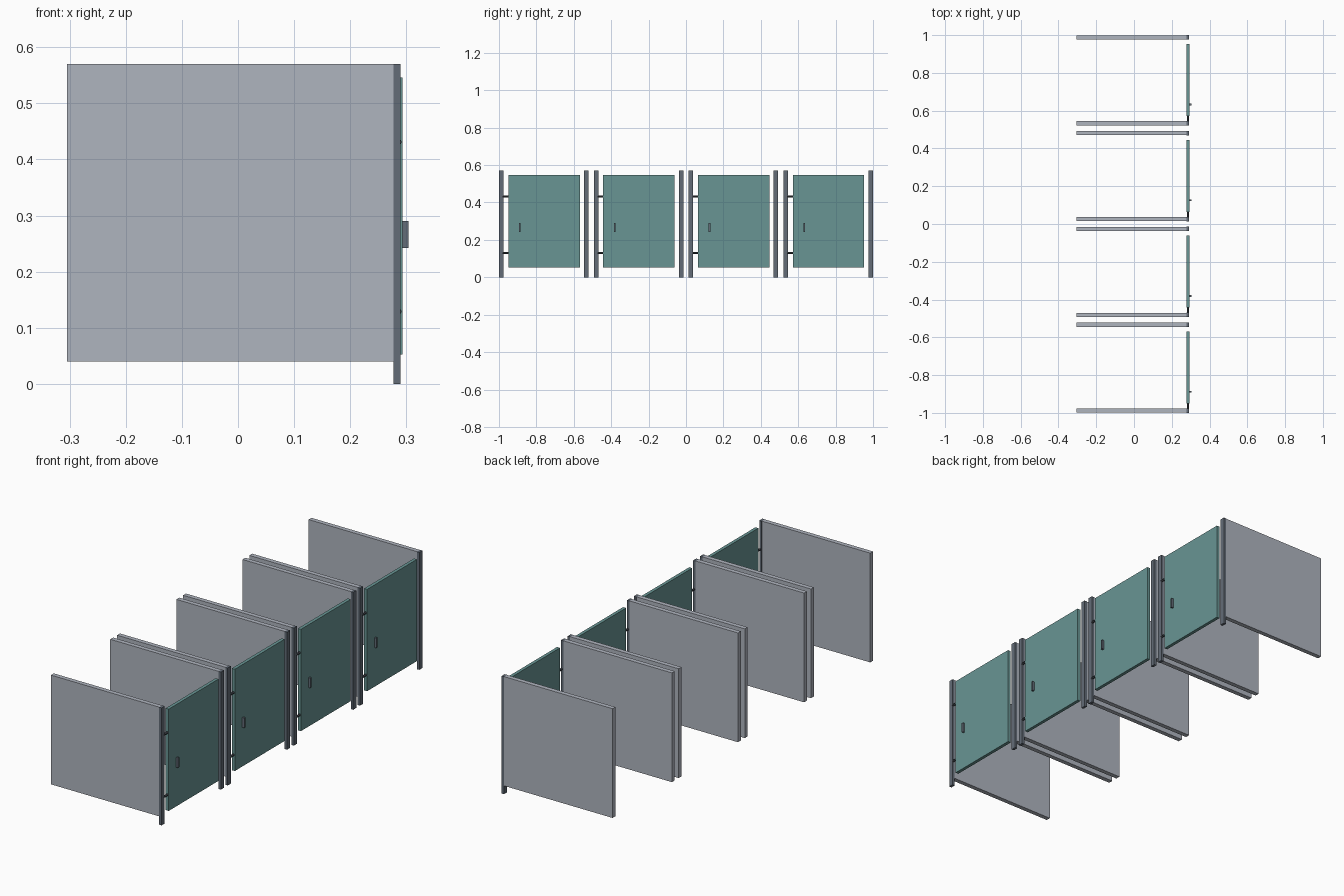
import bpy
import math

if "Cube" in bpy.data.objects:
    bpy.data.objects.remove(bpy.data.objects["Cube"])


def material(name, rgb):
    m = bpy.data.materials.new(name)
    m.diffuse_color = (*rgb, 1)
    m.use_nodes = True
    m.node_tree.nodes["Principled BSDF"].inputs["Base Color"].default_value = m.diffuse_color
    return m


PANEL = material("light grey panel", (0.43, 0.46, 0.52))
POST = material("slate grey metal", (0.125, 0.15, 0.185))
DOOR = material("teal door", (0.14, 0.30, 0.295))
HINGE = material("dark hinge metal", (0.04, 0.045, 0.055))


def box(name, x, y, z, mat):
    """Box from (min, max) ranges along each axis."""
    bpy.ops.mesh.primitive_cube_add(
        size=1, location=[(a + b) / 2 for a, b in (x, y, z)])
    o = bpy.context.object
    o.name = name
    for v in o.data.vertices:
        v.co = [c * (b - a) for c, (a, b) in zip(v.co, (x, y, z))]
    o.data.materials.append(mat)


def rod(name, x, y, z, r, mat):
    """Short cylinder along y."""
    bpy.ops.mesh.primitive_cylinder_add(
        vertices=12, radius=r, depth=y[1] - y[0],
        location=(x, (y[0] + y[1]) / 2, z), rotation=(math.pi / 2, 0, 0))
    o = bpy.context.object
    o.name = name
    o.data.materials.append(mat)
    bpy.ops.object.shade_smooth_by_angle()


WIDTH = 0.479   # one stall, outside to outside
PITCH = 0.507   # stall spacing
PW = 0.024      # post width

for i in range(4):
    y0 = -1 + i * PITCH
    n = i + 1
    # side walls, each ending in a full-height front post
    for side, y in (("left", y0), ("right", y0 + WIDTH - PW)):
        box(f"{side}_wall_{n}", (-0.305, 0.277), (y + 0.001, y + PW - 0.001),
            (0.04, 0.57), PANEL)
        box(f"{side}_post_{n}", (0.277, 0.29), (y, y + PW), (0, 0.57), POST)
    # door with pull handle
    box(f"door_{n}", (0.277, 0.293), (y0 + 0.05, y0 + 0.432), (0.052, 0.546), DOOR)
    box(f"handle_{n}", (0.292, 0.304), (y0 + 0.107, y0 + 0.116), (0.242, 0.29), POST)
    # two hinge pins bridging post and door
    for z in (0.129, 0.431):
        rod(f"hinge_{n}", 0.286, (y0 + 0.02, y0 + 0.054), z, 0.0055, HINGE)
